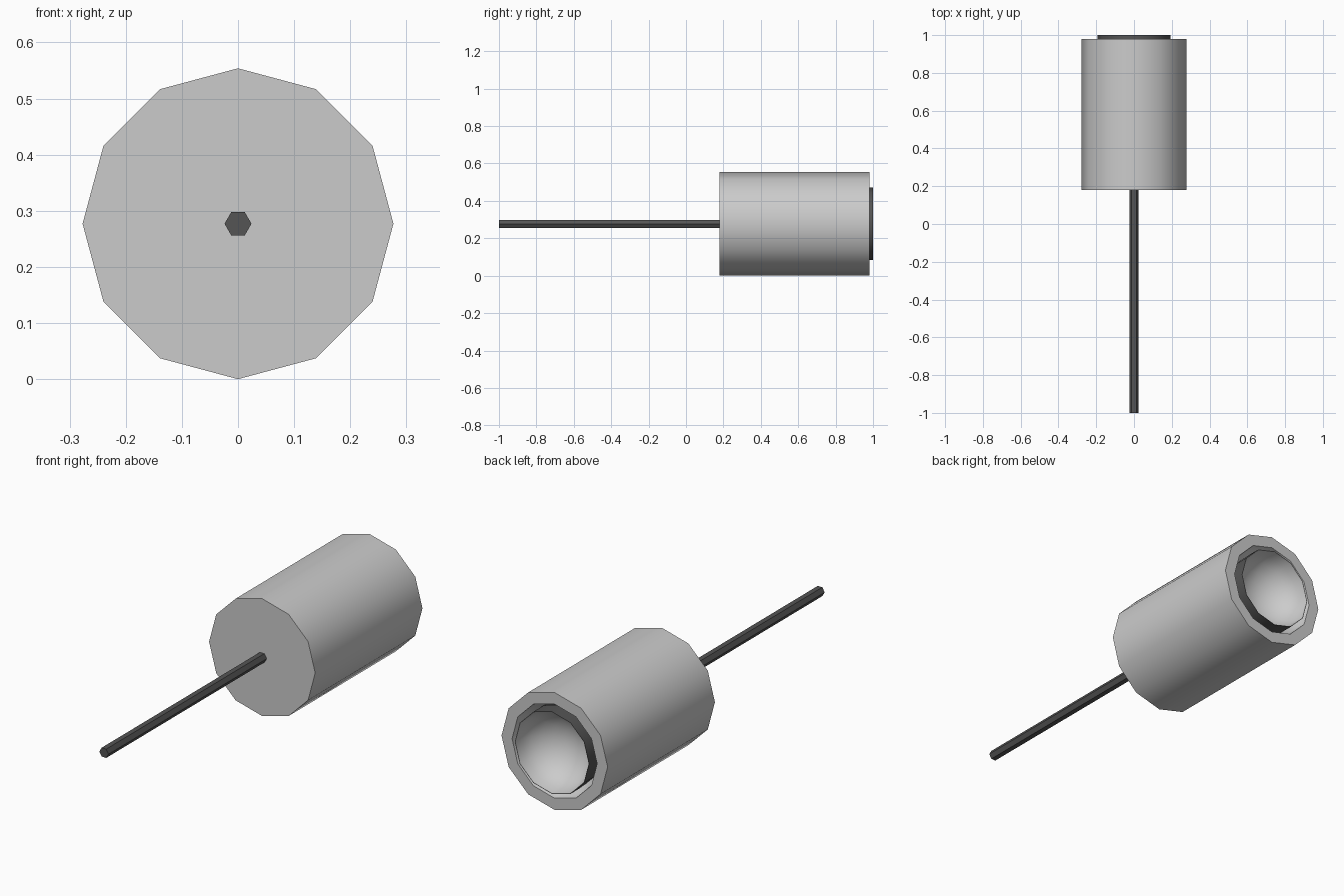
import bpy, bmesh, math

if "Cube" in bpy.data.objects:
    bpy.data.objects.remove(bpy.data.objects["Cube"])

R, ZC, SEG = 0.277, 0.277, 12


def material(name, value):
    m = bpy.data.materials.new(name)
    m.diffuse_color = (value, value, value, 1)
    m.use_nodes = True
    m.node_tree.nodes["Principled BSDF"].inputs["Base Color"].default_value = m.diffuse_color
    return m


light = material("light grey", 0.6)
dark = material("dark grey", 0.09)


def lathe(name, profile, sides, mat, smooth=40):
    """Revolve (radius, y) points about the long axis; radius 0 closes to a point."""
    bm = bmesh.new()
    rings = []
    for r, y in profile:
        if r == 0:
            rings.append([bm.verts.new((0, y, ZC))])
        else:
            rings.append([bm.verts.new((r * math.cos(2 * math.pi * i / sides), y,
                                        ZC + r * math.sin(2 * math.pi * i / sides)))
                          for i in range(sides)])
    for a, b in zip(rings, rings[1:]):
        for i in range(sides):
            j = (i + 1) % sides
            if len(a) == 1:
                bm.faces.new((a[0], b[i], b[j]))
            elif len(b) == 1:
                bm.faces.new((a[i], b[0], a[j]))
            else:
                bm.faces.new((a[i], b[i], b[j], a[j]))
    bmesh.ops.recalc_face_normals(bm, faces=bm.faces)
    mesh = bpy.data.meshes.new(name)
    bm.to_mesh(mesh)
    bm.free()
    mesh.materials.append(mat)
    ob = bpy.data.objects.new(name, mesh)
    bpy.context.collection.objects.link(ob)
    bpy.ops.object.select_all(action='DESELECT')
    ob.select_set(True)
    bpy.context.view_layer.objects.active = ob
    if smooth:
        bpy.ops.object.shade_smooth_by_angle(angle=math.radians(smooth))
    return ob


# Main drum with a shallow recess in its back end
lathe("drum", [(0, 0.18), (R, 0.18), (R, 0.98), (0.222, 0.98), (0.215, 0.94),
               (0.195, 0.92), (0.15, 0.78), (0, 0.76)], SEG, light)

# Hollow bowl set into the recess
steps = 6
bowl = [(0.192 * math.cos(math.pi / 2 * k / steps) if k < steps else 0,
         1.0 - 0.17 * math.sin(math.pi / 2 * k / steps)) for k in range(steps + 1)]
lip = [(0.194, 0.92), (0.194, 1.0)]
ob = lathe("bowl", lip + bowl, SEG, light)
ob.data.materials.append(dark)
for f in ob.data.polygons:  # dark outer wall of the lip
    c = f.center
    outward = f.normal.x * c.x + f.normal.z * (c.z - ZC)
    if outward > 0.1 and abs(f.normal.y) < 0.1:
        f.material_index = 1

# Thin six-sided stick
lathe("stick", [(0, -1.0), (0.024, -1.0), (0.024, 0.19), (0, 0.19)], 6, dark, 0)
